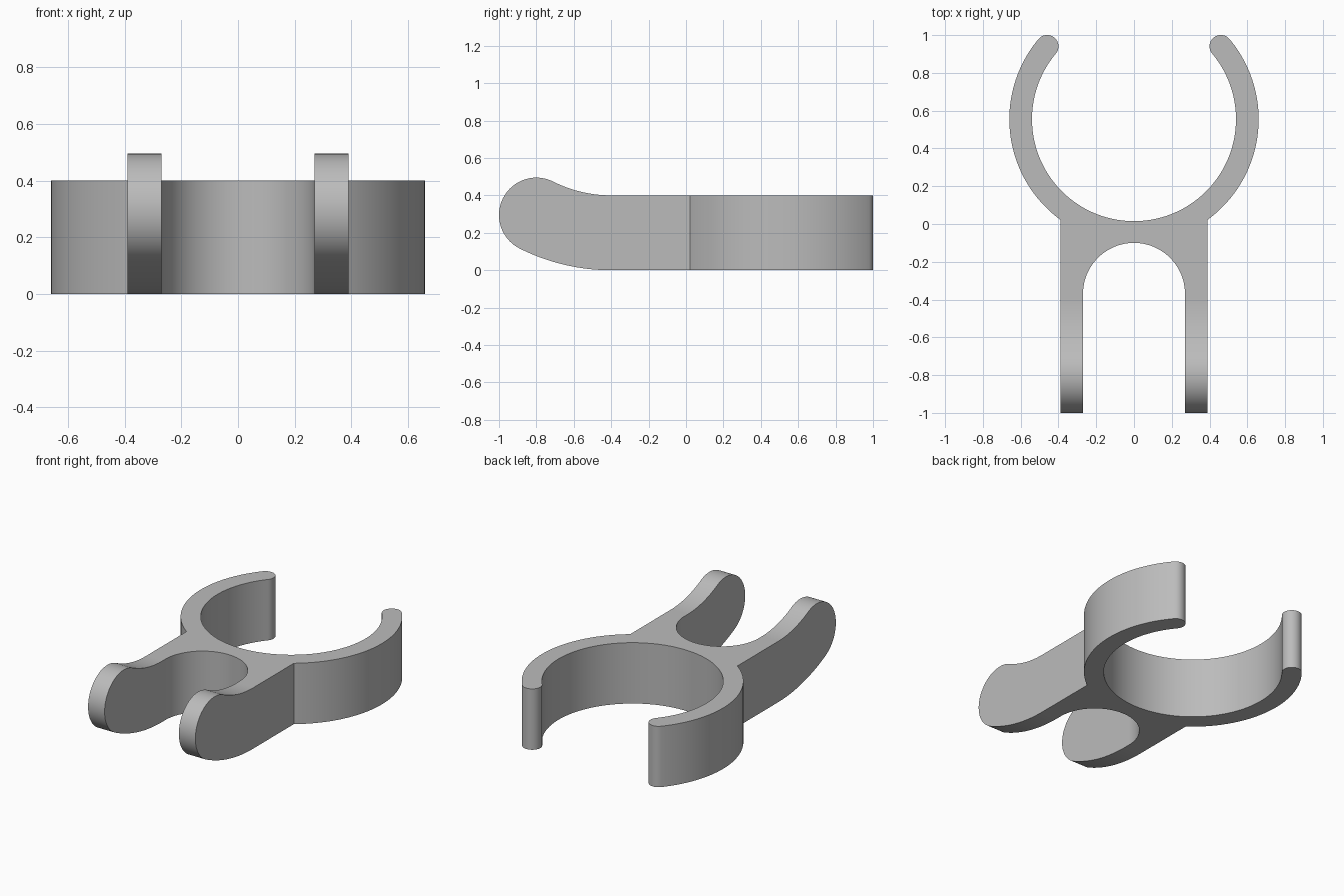
import bpy, bmesh
from math import sin, cos, pi, radians, atan2, sqrt
from mathutils import Vector

cube = bpy.data.objects.get("Cube")
if cube:
    bpy.data.objects.remove(cube, do_unlink=True)

grey = bpy.data.materials.new("plain grey")
grey.use_nodes = True
colour = (0.5, 0.5, 0.5, 1)
grey.diffuse_color = colour
grey.node_tree.nodes["Principled BSDF"].inputs["Base Color"].default_value = colour


def arc(cx, cy, r, start, end, steps):
    """Points along an arc, angles in radians."""
    return [(cx + r * cos(start + (end - start) * i / steps),
             cy + r * sin(start + (end - start) * i / steps)) for i in range(steps + 1)]


def prism(name, points, place, sweep):
    """Extrude a closed outline into a solid."""
    bm = bmesh.new()
    face = bm.faces.new([bm.verts.new(place(a, b)) for a, b in points])
    new = bmesh.ops.extrude_face_region(bm, geom=[face])["geom"]
    bmesh.ops.translate(bm, vec=Vector(sweep),
                        verts=[v for v in new if isinstance(v, bmesh.types.BMVert)])
    bmesh.ops.recalc_face_normals(bm, faces=bm.faces)
    mesh = bpy.data.meshes.new(name)
    bm.to_mesh(mesh)
    bm.free()
    mesh.materials.append(grey)
    obj = bpy.data.objects.new(name, mesh)
    bpy.context.collection.objects.link(obj)
    return obj


# Plan outline, right half from the arch crown round to the clip's inner bottom
ring_y, outer, inner = 0.555, 0.66, 0.54
mid, cap = (outer + inner) / 2, (outer - inner) / 2
leg_out, leg_in, arch_y = 0.39, 0.27, -0.37
tip = radians(40)
join = -atan2(sqrt(outer ** 2 - leg_out ** 2), leg_out)

half = arc(0, arch_y, leg_in, pi / 2, 0, 32)
half += [(leg_in, -1.1), (leg_out, -1.1)]
half += arc(0, ring_y, outer, join, tip, 48)
half += arc(mid * cos(tip), ring_y + mid * sin(tip), cap, tip, tip + pi, 16)[1:]
half += arc(0, ring_y, inner, tip, -pi / 2, 64)[1:]
outline = half + [(-x, y) for x, y in reversed(half[1:-1])]
clip = prism("clip_with_fork", outline, lambda x, y: (x, y, -0.1), (0, 0, 0.8))

# Side profile: flat band that bends up into rounded fork ends
height, nose_r, nose_y, nose_z, bend_y, bend_z = 0.4, 0.2, -0.8, 0.295, -0.4, 1.09
turn = atan2(bend_z - nose_z, bend_y - nose_y)
down = -pi / 2
side = [(1.1, 0), (1.1, height)]
side += arc(bend_y, bend_z, bend_z - height, down, turn - pi, 20)
side += arc(nose_y, nose_z, nose_r, turn, turn + pi, 40)[1:]
side += arc(bend_y, bend_z, bend_z, turn - pi, down, 20)[1:]
cutter = prism("side_profile_cutter", side, lambda y, z: (-0.8, y, z), (1.6, 0, 0))
cutter.hide_render = True

# Keep only what both outlines share
cut = clip.modifiers.new("profile", "BOOLEAN")
cut.operation = "INTERSECT"
cut.solver = "EXACT"
cut.object = cutter
bpy.context.view_layer.update()
bpy.ops.object.select_all(action="DESELECT")
clip.select_set(True)
bpy.context.view_layer.objects.active = clip
bpy.ops.object.modifier_apply(modifier=cut.name)
bpy.data.objects.remove(cutter, do_unlink=True)

# Smooth curves, crisp rims
bpy.ops.object.shade_smooth_by_angle(angle=radians(30))
weighted = clip.modifiers.new("even normals", "WEIGHTED_NORMAL")
weighted.keep_sharp = True
